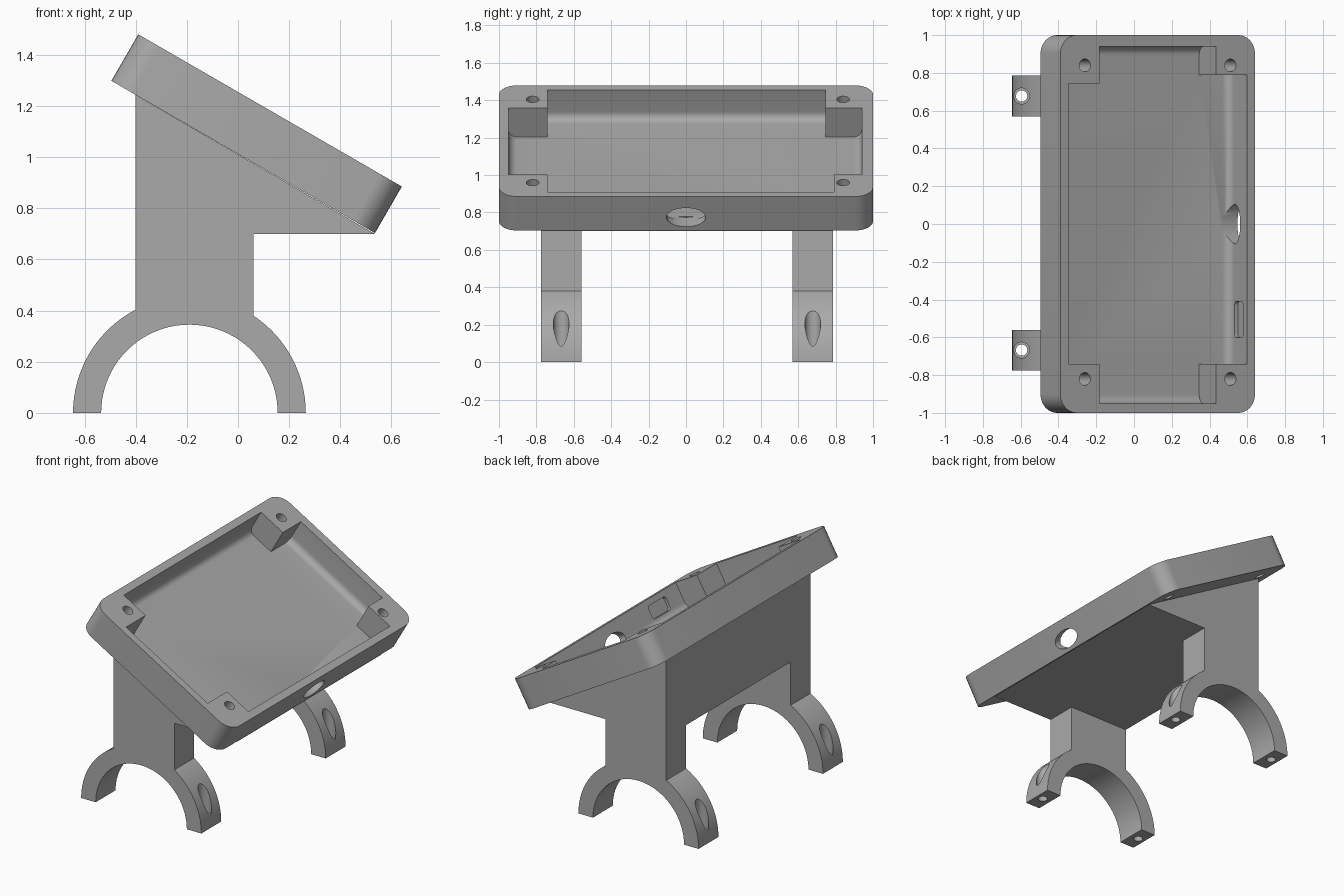
import bpy, bmesh
from math import radians, sin, cos, acos, pi
from mathutils import Matrix, Vector

cube = bpy.data.objects.get("Cube")
if cube:
    bpy.data.objects.remove(cube, do_unlink=True)

grey = bpy.data.materials.new("plain grey")
grey.use_nodes = True
colour = (0.4, 0.4, 0.4, 1)
grey.diffuse_color = colour
grey.node_tree.nodes["Principled BSDF"].inputs["Base Color"].default_value = colour

# Tilted frame: x runs down the slope, z points out of the tray's rim
TILT = Matrix.Translation((-0.39, 0, 1.48)) @ Matrix.Rotation(radians(30), 4, 'Y')
LENGTH, DEPTH, WALL, FLOOR = 1.19, 0.21, 0.05, 0.18


def finish(name, bm, matrix=Matrix()):
    bmesh.ops.recalc_face_normals(bm, faces=bm.faces)
    bm.transform(matrix)
    mesh = bpy.data.meshes.new(name)
    bm.to_mesh(mesh)
    bm.free()
    mesh.materials.append(grey)
    obj = bpy.data.objects.new(name, mesh)
    bpy.context.collection.objects.link(obj)
    return obj


def box(name, x, y, z, matrix=TILT, rule=None, radius=0.0):
    """Box between ranges; edges chosen by rule are rounded."""
    bm = bmesh.new()
    bmesh.ops.create_cube(bm, size=1)
    for v in bm.verts:
        v.co = Vector([r[1] if c > 0 else r[0] for c, r in zip(v.co, (x, y, z))])
    if rule:
        edges = [e for e in bm.edges if rule(e.verts[0].co, e.verts[1].co)]
        bmesh.ops.bevel(bm, geom=edges, offset=radius, segments=8, profile=0.5,
                        affect='EDGES')
    return finish(name, bm, matrix)


def cylinder(name, radius, height, matrix):
    bm = bmesh.new()
    bmesh.ops.create_cone(bm, cap_ends=True, segments=32, radius1=radius,
                          radius2=radius, depth=height)
    return finish(name, bm, matrix)


def prism(name, points, y0, y1):
    """Side profile in x and z, extruded along y."""
    bm = bmesh.new()
    face = bm.faces.new([bm.verts.new((x, y0, z)) for x, z in points])
    out = bmesh.ops.extrude_face_region(bm, geom=[face])
    bmesh.ops.translate(bm, vec=(0, y1 - y0, 0),
                        verts=[g for g in out["geom"] if isinstance(g, bmesh.types.BMVert)])
    return finish(name, bm)


def combine(obj, other, operation='DIFFERENCE'):
    other.hide_render = True
    mod = obj.modifiers.new("cut", 'BOOLEAN')
    mod.operation, mod.object, mod.solver = operation, other, 'EXACT'
    bpy.context.view_layer.objects.active = obj
    bpy.ops.object.modifier_apply(modifier=mod.name)
    bpy.data.objects.remove(other, do_unlink=True)


def smooth(obj):
    bpy.ops.object.select_all(action='DESELECT')
    obj.select_set(True)
    bpy.context.view_layer.objects.active = obj
    bpy.ops.object.shade_smooth_by_angle(angle=radians(25))


# Tray shell with rounded corners and a pocket with a filleted floor
tray = box("tray", (0, LENGTH), (-1, 1), (-DEPTH, 0),
           rule=lambda a, b: abs(a.z - b.z) > 0.1, radius=0.1)
pocket = box("pocket_cutter", (WALL, LENGTH - WALL), (-0.95, 0.94), (-FLOOR, 0.1),
             rule=lambda a, b: a.z < -0.1 and b.z < -0.1, radius=0.045)
combine(tray, pocket)

# Corner posts
for x in ((0.03, 0.24), (0.953, LENGTH - 0.03)):
    low_end = x[0] > 0.5
    for y in ((-0.97, -0.74), (0.79 if low_end else 0.745, 0.97)):
        combine(tray, box("corner_post", x, y, (-FLOOR - 0.015, 0)), 'UNION')

# Screw holes through the corners
for x in (0.15, 1.04):
    for y in (-0.82, 0.84):
        combine(tray, cylinder("screw_cutter", 0.034, 1,
                               TILT @ Matrix.Translation((x, y, 0))))

# Oval cable opening and shallow switch recess in the lower wall
opening = (TILT @ Matrix.Translation((LENGTH, 0, -0.128))
           @ Matrix.Diagonal((1, 0.105, 0.058, 1)) @ Matrix.Rotation(pi / 2, 4, 'Y'))
combine(tray, cylinder("opening_cutter", 1, 0.2, opening))
recess = box("recess_cutter", (1.1, LENGTH - WALL + 0.02), (-0.6, -0.41), (-0.13, -0.04),
             rule=lambda a, b: abs(a.x - b.x) > 0.01, radius=0.02)
combine(tray, recess)
smooth(tray)

# Solid wedge under the tray
wedge = prism("wedge_support", [(-0.40, 0.70), (0.535, 0.70), (-0.40, 1.243)],
              -0.775, 0.785)

# Legs ending in half-ring clamps
CX, OUTER, INNER = -0.19, 0.455, 0.345


def arc(radius, start, end, steps):
    angles = [start + (end - start) * i / steps for i in range(steps + 1)]
    return [(CX + radius * cos(a), radius * sin(a)) for a in angles]


right_join, left_join = acos(0.25 / OUTER), acos(-0.21 / OUTER)
profile = (arc(OUTER, 0, right_join, 16) + [(0.06, 0.70), (-0.40, 0.70)]
           + arc(OUTER, left_join, pi, 16) + arc(INNER, pi, 0, 40))
for name, y0, y1 in (("front_leg", -0.775, -0.56), ("back_leg", 0.57, 0.785)):
    leg = prism(name, profile, y0, y1)
    for side in (-1, 1):
        spot = Vector((CX + side * 0.405, (y0 + y1) / 2, 0))
        # Narrow bolt hole with a wider counterbore above it
        combine(leg, cylinder("bolt_cutter", 0.03, 0.6, Matrix.Translation(spot)))
        spot.z = 0.27
        combine(leg, cylinder("counterbore_cutter", 0.042, 0.4, Matrix.Translation(spot)))
    smooth(leg)
